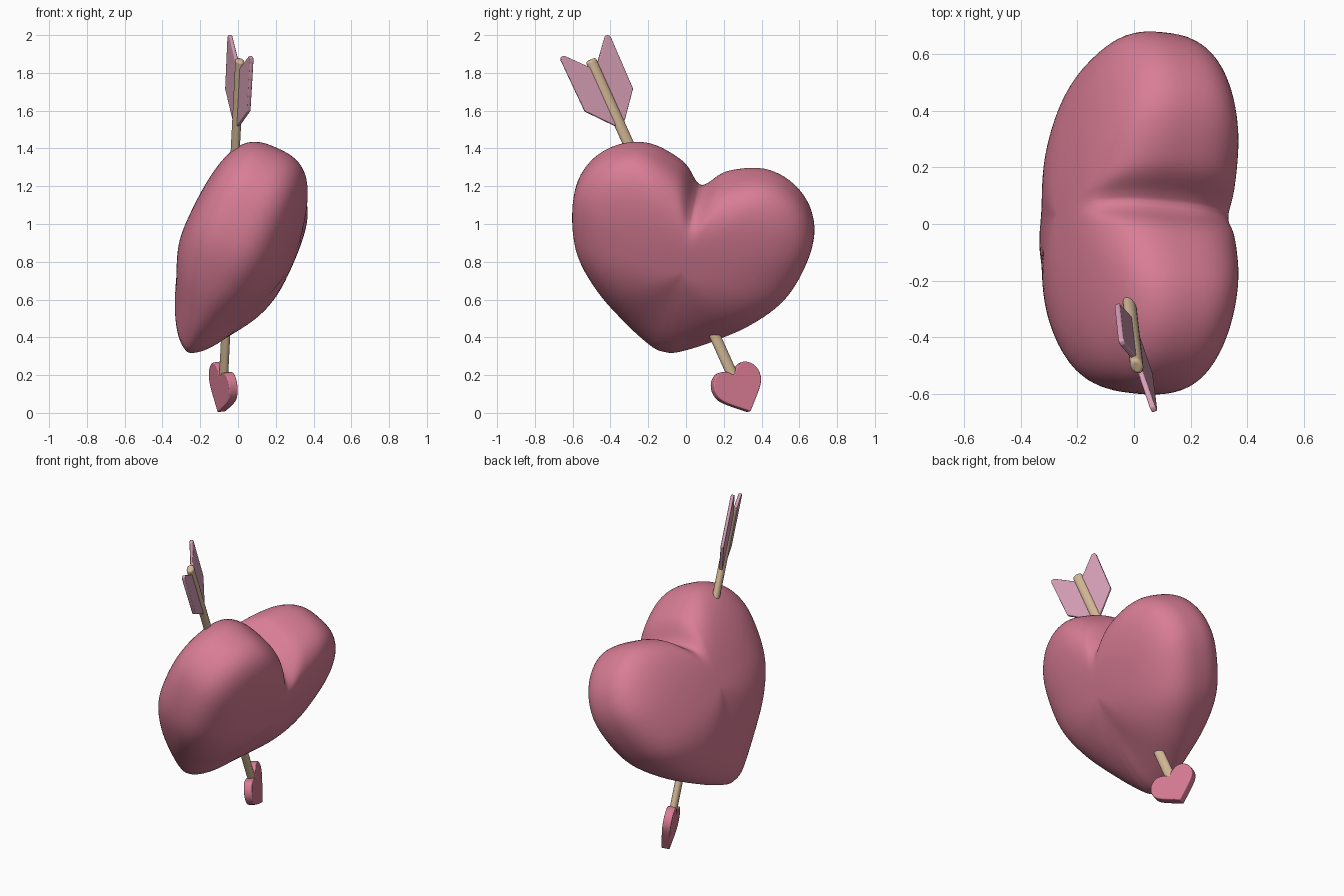
import bpy, bmesh, math
from mathutils import Vector, Matrix

if "Cube" in bpy.data.objects:
    bpy.data.objects.remove(bpy.data.objects["Cube"])


def material(name, rgb):
    m = bpy.data.materials.new(name)
    m.use_nodes = True
    m.diffuse_color = (*rgb, 1)
    m.node_tree.nodes["Principled BSDF"].inputs["Base Color"].default_value = (*rgb, 1)
    return m


ROSE = material("rose", (0.69, 0.205, 0.3))
PALE_PINK = material("pale_pink", (0.68, 0.35, 0.47))
WOOD = material("tan_wood", (0.66, 0.48, 0.305))


def add_object(name, bm, mat, frame, bevel=0.0, angle=35):
    bmesh.ops.recalc_face_normals(bm, faces=bm.faces[:])
    mesh = bpy.data.meshes.new(name)
    bm.to_mesh(mesh)
    bm.free()
    mesh.materials.append(mat)
    ob = bpy.data.objects.new(name, mesh)
    bpy.context.collection.objects.link(ob)
    ob.matrix_world = frame
    if bevel:
        mod = ob.modifiers.new("soft_edges", "BEVEL")
        mod.width, mod.segments = bevel, 3
        mod.limit_method, mod.angle_limit = "ANGLE", math.radians(40)
    bpy.ops.object.select_all(action="DESELECT")
    ob.select_set(True)
    bpy.context.view_layer.objects.active = ob
    bpy.ops.object.shade_smooth_by_angle(angle=math.radians(angle))
    return ob


def mirrored(half):
    """Close a half outline that starts and ends on the centre line."""
    return half + [Vector((-p.x, p.y)) for p in reversed(half[1:-1])]


def smooth_half(points, steps, round_tip):
    """Smooth curve through the half outline, from the cleft to the tip."""
    p = [Vector(q) for q in points]
    flip = lambda v: Vector((-v.x, v.y))
    last = flip(p[-2]) if round_tip else 2 * p[-1] - p[-2]
    c = [flip(p[1])] + p + [last]
    out = []
    for i in range(1, len(c) - 2):
        a, b, d, e = c[i - 1:i + 3]
        for k in range(steps):
            t = k / steps
            out.append(0.5 * (2 * b + (d - a) * t + (2 * a - 5 * b + 4 * d - e) * t ** 2
                              + (3 * b - a - 3 * d + e) * t ** 3))
    return out + [p[-1]]


# Puffy heart: rings of the outline shrink towards the middle of each face,
# with full round lobes and a thinner tip
def puffy_heart(name, outline, half_depth, frame, rings=28):
    bm = bmesh.new()
    loops = []
    for i in range(-rings + 1, rings):
        phi = math.pi / 2 * i / rings
        loop = []
        for p in outline:
            fullness = 2.8 - 1.25 * max(0, -p.y / p.length) ** 2
            s = math.cos(phi) ** (2 / fullness)
            rise = abs(math.sin(phi)) ** (2 / fullness)
            w = min(1, s / 0.95)
            w = w * w * (3 - 2 * w)
            q = p * s * (w + (1 - w) * 0.5 / p.length)
            loop.append(bm.verts.new((math.copysign(half_depth * rise, phi), q.x, q.y)))
        loops.append(loop)
    n = len(outline)
    for low, high in zip(loops, loops[1:]):
        for j in range(n):
            k = (j + 1) % n
            bm.faces.new((low[j], low[k], high[k], high[j]))
    for loop, x in ((loops[0], -half_depth), (loops[-1], half_depth)):
        pole = bm.verts.new((x, 0, 0))
        for j in range(n):
            bm.faces.new((loop[j], loop[(j + 1) % n], pole))
    return add_object(name, bm, ROSE, frame, angle=80)


heart_half = smooth_half([(0, 0.33), (0.035, 0.35), (0.13, 0.45), (0.32, 0.512), (0.485, 0.466),
                          (0.605, 0.34), (0.645, 0.16), (0.58, -0.11), (0.43, -0.32),
                          (0.24, -0.49), (0.08, -0.595), (0, -0.615)], 6, True)
heart_frame = (Matrix.Translation((-0.005, 0.005, 0.87))
               @ Matrix.Rotation(math.radians(-12.5), 4, "X")
               @ Matrix.Rotation(math.radians(25), 4, "Y"))
puffy_heart("heart", mirrored(heart_half), 0.293, heart_frame)

# Arrow frame: local x across the feathers, y along the shaft, z through the plates
tail = Vector((0.01, -0.505, 1.87))
tip = Vector((-0.086, 0.334, 0.005))
along = (tail - tip).normalized()
across = Vector((-0.39, 0.83, 0.39))
across = (across - across.dot(along) * along).normalized()
through = across.cross(along)


def arrow_frame(origin):
    turn = Matrix((across, along, through)).transposed().to_4x4()
    return Matrix.Translation(origin) @ turn


def plate(name, outline, thickness, mat, origin, bevel):
    bm = bmesh.new()
    face = bm.faces.new([bm.verts.new((p.x, p.y, -thickness / 2)) for p in outline])
    top = bmesh.ops.extrude_face_region(bm, geom=[face])["geom"]
    moved = [g for g in top if isinstance(g, bmesh.types.BMVert)]
    bmesh.ops.translate(bm, verts=moved, vec=(0, 0, thickness))
    return add_object(name, bm, mat, arrow_frame(origin), bevel)


# Shaft: slightly flattened rod that ends inside the head
start = tip + along * 0.2
length = (tail - start).length
bm = bmesh.new()
bmesh.ops.create_cone(bm, cap_ends=True, segments=24, radius1=0.03, radius2=0.03, depth=length,
                      matrix=Matrix.Rotation(math.radians(90), 4, "X"))
bmesh.ops.scale(bm, verts=bm.verts[:], vec=(1, 1, 0.75))
add_object("arrow_shaft", bm, WOOD, arrow_frame((start + tail) / 2), 0.012)

# Feathers: two vanes with a notch at the tail
vane_half = [Vector(p) for p in ((0, -0.405), (0.152, -0.235), (0.157, 0.065), (0.15, 0.08),
                                 (0.132, 0.08), (0, -0.06))]
plate("arrow_feathers", mirrored(vane_half), 0.02, PALE_PINK, tail, 0.005)

# Heart-shaped arrow head
head_half = smooth_half([(0, 0.215), (0.03, 0.242), (0.08, 0.255), (0.125, 0.222),
                         (0.14, 0.165), (0.113, 0.103), (0, 0)], 5, False)
plate("arrow_head", mirrored(head_half), 0.05, ROSE, tip, 0.006)
